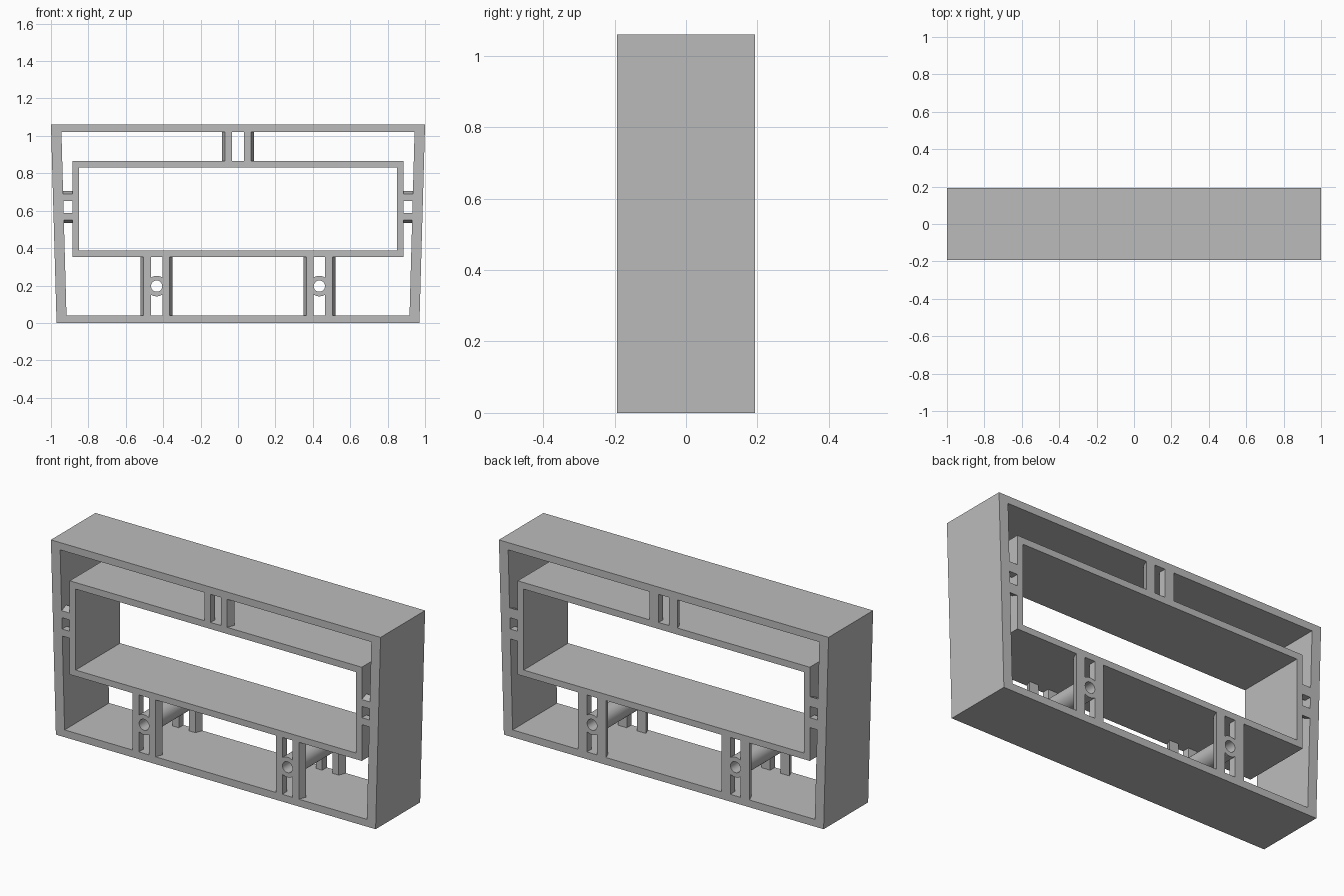
import bpy
import bmesh
from math import cos, sin, tau

if "Cube" in bpy.data.objects:
    bpy.data.objects.remove(bpy.data.objects["Cube"], do_unlink=True)

HALF_DEPTH = 0.193
STRUT_DEPTH = 0.04

grey = bpy.data.materials.new("plain grey")
grey.use_nodes = True
colour = (0.5, 0.5, 0.5, 1)
grey.diffuse_color = colour
grey.node_tree.nodes["Principled BSDF"].inputs["Base Color"].default_value = colour


def finish(name, bm):
    bmesh.ops.recalc_face_normals(bm, faces=bm.faces)
    mesh = bpy.data.meshes.new(name)
    bm.to_mesh(mesh)
    bm.free()
    mesh.materials.append(grey)
    obj = bpy.data.objects.new(name, mesh)
    bpy.context.collection.objects.link(obj)
    return obj


def ring_prism(name, outer, inner):
    """Closed band between two matching x-z outlines, running the full depth."""
    bm = bmesh.new()
    loops = [[bm.verts.new((x, y, z)) for x, z in outline]
             for outline, y in ((outer, -HALF_DEPTH), (outer, HALF_DEPTH),
                                (inner, HALF_DEPTH), (inner, -HALF_DEPTH))]
    n = len(outer)
    for a, b in zip(loops, loops[1:] + loops[:1]):
        for i in range(n):
            j = (i + 1) % n
            bm.faces.new((a[i], a[j], b[j], b[i]))
    return finish(name, bm)


def trapezoid(bottom, top, z0, z1):
    return [(-bottom, z0), (bottom, z0), (top, z1), (-top, z1)]


def circle(x, z, radius, sides=32):
    return [(x + radius * cos(tau * i / sides), z + radius * sin(tau * i / sides))
            for i in range(sides)]


def strut_pair(name, centre, start, end, upright):
    """Two parallel bars at front and back; the outer sides flare to the rear."""
    gap, front_half, rear_half = 0.031, 0.069, 0.085
    for place, y0 in (("front", -HALF_DEPTH), ("back", HALF_DEPTH - STRUT_DEPTH)):
        bm = bmesh.new()
        for side in (-1, 1):
            section = [(gap, y0), (front_half, y0),
                       (rear_half, y0 + STRUT_DEPTH), (gap, y0 + STRUT_DEPTH)]
            ends = []
            for t in (start, end):
                ends.append([bm.verts.new((centre + side * w, y, t) if upright
                                          else (t, y, centre + side * w))
                             for w, y in section])
            a, b = ends
            bm.faces.new(a)
            bm.faces.new(b)
            for i in range(4):
                j = (i + 1) % 4
                bm.faces.new((a[i], a[j], b[j], b[i]))
        finish(f"{name}_{place}", bm)


# Outer shell with slightly leaning sides, and the rectangular inner frame
ring_prism("outer_shell", trapezoid(0.97, 1.0, 0, 1.06),
           trapezoid(0.917, 0.944, 0.04, 1.02))
ring_prism("inner_frame", trapezoid(0.886, 0.886, 0.352, 0.866),
           trapezoid(0.85, 0.85, 0.386, 0.83))

# Struts holding the inner frame
strut_pair("top_struts", 0, 0.86, 1.025, True)
for label, s in (("right", -1), ("left", 1)):
    strut_pair(f"{label}_side_struts", 0.62, s * 0.88, s * 0.945, False)
    strut_pair(f"{label}_lower_struts", s * 0.435, 0.035, 0.357, True)

    # Tube running front to back between the lower struts
    tube = ring_prism(f"{label}_tube", circle(s * 0.435, 0.197, 0.055),
                      circle(s * 0.435, 0.197, 0.03))
    bpy.ops.object.select_all(action="DESELECT")
    tube.select_set(True)
    bpy.context.view_layer.objects.active = tube
    bpy.ops.object.shade_smooth_by_angle()
